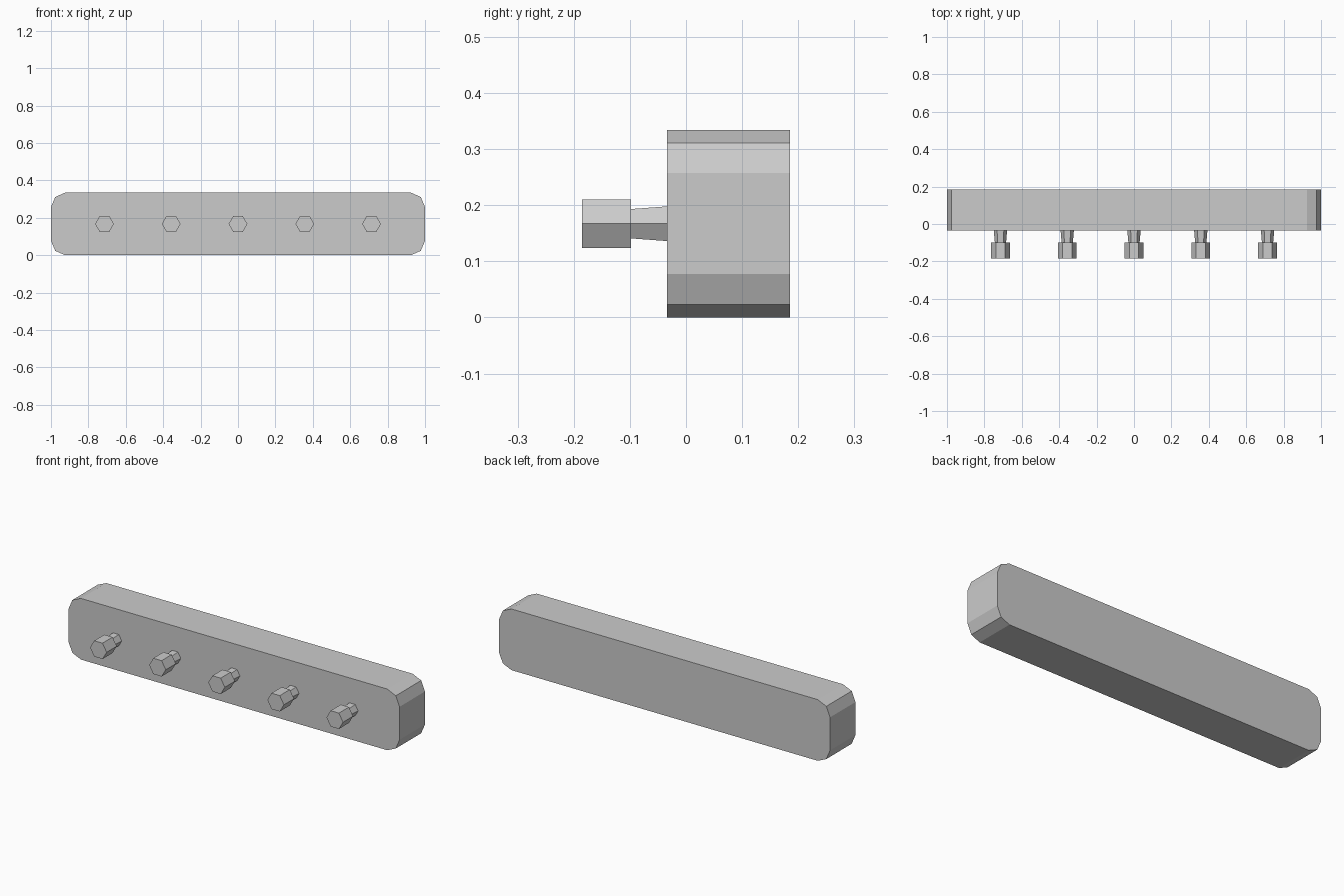
import bpy
import bmesh
from math import cos, sin, pi

cube = bpy.data.objects.get("Cube")
if cube:
    bpy.data.objects.remove(cube)

grey = bpy.data.materials.new("plain_grey")
grey.use_nodes = True
grey.diffuse_color = (0.6, 0.6, 0.6, 1)
grey.node_tree.nodes["Principled BSDF"].inputs["Base Color"].default_value = (0.6, 0.6, 0.6, 1)

MID_Z = 0.167


def loft(name, sections, x=0):
    """Join matching x-z outlines, each given as (y, outline), into a capped solid."""
    bm = bmesh.new()
    rings = [[bm.verts.new((px, y, pz)) for px, pz in pts] for y, pts in sections]
    bm.faces.new(rings[0])
    bm.faces.new(rings[-1])
    n = len(rings[0])
    for a, b in zip(rings, rings[1:]):
        for i in range(n):
            j = (i + 1) % n
            bm.faces.new((a[i], a[j], b[j], b[i]))
    bmesh.ops.recalc_face_normals(bm, faces=bm.faces)
    mesh = bpy.data.meshes.new(name)
    bm.to_mesh(mesh)
    bm.free()
    mesh.materials.append(grey)
    obj = bpy.data.objects.new(name, mesh)
    obj.location = (x, 0, MID_Z)
    bpy.context.collection.objects.link(obj)
    return obj


def hexagon(r):
    return [(r * cos(i * pi / 3), r * sin(i * pi / 3)) for i in range(6)]


# Backboard: long bar with two-step rounded corners
corner = [(1, 0.09), (0.977, 0.144), (0.925, MID_Z)]
half = corner + [(-x, z) for x, z in reversed(corner)]
outline = half + [(-x, -z) for x, z in half]
loft("backboard", [(-0.034, outline), (0.185, outline)])

# Pegs: tapered hexagonal stem with a wider hexagonal knob
for i in range(-2, 3):
    x = i * 0.357
    loft(f"peg_stem_{i + 3}", [(-0.1, hexagon(0.03)), (-0.03, hexagon(0.036))], x)
    loft(f"peg_knob_{i + 3}", [(-0.185, hexagon(0.05)), (-0.098, hexagon(0.05))], x)
